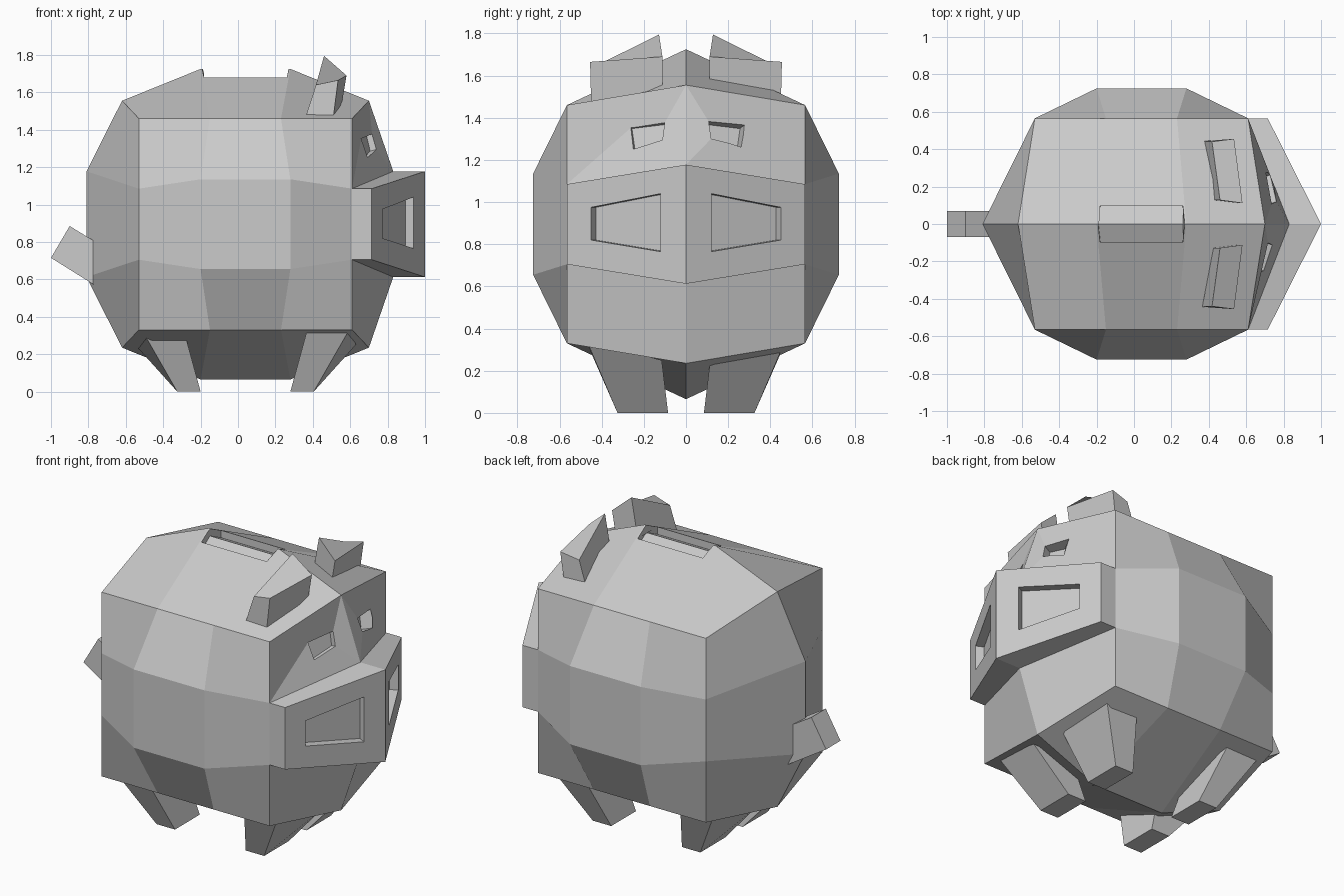
import bpy, bmesh
from mathutils import Vector

if "Cube" in bpy.data.objects:
    bpy.data.objects.remove(bpy.data.objects["Cube"])


def finish(name, bm):
    bmesh.ops.recalc_face_normals(bm, faces=bm.faces)
    me = bpy.data.meshes.new(name)
    bm.to_mesh(me)
    bm.free()
    ob = bpy.data.objects.new(name, me)
    bpy.context.collection.objects.link(ob)
    return ob


def prism(name, ring_a, ring_b):
    """Solid joining two matching rings of points."""
    bm = bmesh.new()
    a = [bm.verts.new(p) for p in ring_a]
    b = [bm.verts.new(p) for p in ring_b]
    n = len(a)
    bm.faces.new(a)
    bm.faces.new(b)
    for i in range(n):
        j = (i + 1) % n
        bm.faces.new((a[i], a[j], b[j], b[i]))
    return finish(name, bm)


# Body: a 3 x 2 x 3 block puffed out on every side
def body_point(i, j, k):
    sx, sz, y = (1 if i > 1 else -1), (1 if k > 1 else -1), j - 1
    ex, ez = i in (0, 3), k in (0, 3)
    if y:
        dx = .57 if ex else (.19 if ez else .24)
        dz = .565 if ez else (.19 if ex else .24)
        dy = .565 if ex or ez else .725
    elif ex and ez:
        dx, dz, dy = .66, .66, 0
    elif ex:
        dx, dz, dy = (.79 if sx > 0 else .85), .2825, 0
    else:
        dx, dz, dy = .24, .83, 0
    return (.04 + sx * dx, y * dy, .895 + sz * dz)


bm = bmesh.new()
verts = {}


def quad(*keys):
    for key in keys:
        if key not in verts:
            verts[key] = bm.verts.new(body_point(*key))
    return bm.faces.new([verts[key] for key in keys])


snout_faces = []
for a in range(3):
    for b in range(3):
        for j in (0, 2):
            quad((a, j, b), (a + 1, j, b), (a + 1, j, b + 1), (a, j, b + 1))
    for j in range(2):
        for e in (0, 3):
            quad((a, j, e), (a + 1, j, e), (a + 1, j + 1, e), (a, j + 1, e))
            f = quad((e, j, a), (e, j + 1, a), (e, j + 1, a + 1), (e, j, a + 1))
            if e == 3 and a == 1:
                snout_faces.append(f)
bmesh.ops.recalc_face_normals(bm, faces=bm.faces)

# Snout: middle band of the face pulled forward
ext = bmesh.ops.extrude_face_region(bm, geom=snout_faces)
bmesh.ops.delete(bm, geom=snout_faces, context='FACES_ONLY')
for v in ext["geom"]:
    if isinstance(v, bmesh.types.BMVert):
        v.co.x += .105 if abs(v.co.y) > .1 else .17
body = finish("body", bm)


# Recesses: cutters sunk into the surface
def recess(name, pts, direction, depth):
    d = Vector(direction).normalized()
    pts = [Vector(p) for p in pts]
    cutter = prism(name, [p - d * depth for p in pts], [p + d * .06 for p in pts])
    cutter.hide_render = True
    cutter.display_type = 'WIRE'
    m = body.modifiers.new(name, 'BOOLEAN')
    m.operation = 'DIFFERENCE'
    m.solver = 'EXACT'
    m.object = cutter


def snout_x(y):
    return 1.0 - .285 * y / .565


def brow_x(y, z):
    t = y / .565
    top, low = (.70 - .09 * t, 1.56 - .10 * t), (.83 - .22 * t, 1.18 - .095 * t)
    return low[0] + (top[0] - low[0]) * (z - low[1]) / (top[1] - low[1])


NOSTRIL = [(.12, .765), (.45, .82), (.45, .975), (.12, 1.04)]
EYE = [(.27, 1.36), (.105, 1.38), (.115, 1.297), (.255, 1.255)]
for s, side in ((-1, "right"), (1, "left")):
    recess(f"{side}_nostril_cutter", [(snout_x(y), s * y, z) for y, z in NOSTRIL],
           (.893, s * .45, 0), .05)
    recess(f"{side}_eye_cutter", [(brow_x(y, z), s * y, z) for y, z in EYE],
           (.9, s * .3, .25), .045)

# Coin slot with a ridged floor
slot = [(-.095, 1.685), (0, 1.73), (.095, 1.685)]
ends = [[(x + (.01 if x < 0 else -.01) * (y != 0), y, z - .05) for y, z in slot]
        + [(x, .095, 1.9), (x, -.095, 1.9)] for x in (-.19, .27)]
slot_cutter = prism("coin_slot_cutter", *ends)
slot_cutter.hide_render = True
slot_mod = body.modifiers.new("coin_slot", 'BOOLEAN')
slot_mod.operation = 'DIFFERENCE'
slot_mod.solver = 'EXACT'
slot_mod.object = slot_cutter

# Ears and legs, mirrored left to right
EAR_TIP = [(.417, .44, 1.64), (.535, .455, 1.665), (.58, .112, 1.69), (.46, .128, 1.795)]
EAR_ROOT = [(.365, .443, 1.48), (.51, .45, 1.47), (.555, .112, 1.54), (.425, .128, 1.60)]
LEG_TOP = [(-.52, .47, .34), (-.29, .47, .33), (-.27, .115, .24), (-.55, .115, .25)]
FOOT = [(-.325, .325, 0), (-.2, .325, 0), (-.2, .085, 0), (-.325, .085, 0)]


def flip(pts, s, mirror_x=False):
    return [(.08 - x if mirror_x else x, s * y, z) for x, y, z in pts]


for s, side in ((-1, "right"), (1, "left")):
    prism(f"{side}_ear", flip(EAR_ROOT, s), flip(EAR_TIP, s))
    for fore, pos in ((False, "hind"), (True, "fore")):
        prism(f"{side}_{pos}_leg", flip(LEG_TOP, s, fore), flip(FOOT, s, fore))

# Tail
TAIL = [(-1.0, .715), (-.9, .885), (-.72, .775), (-.72, .54)]
prism("tail", [(x, -.07, z) for x, z in TAIL], [(x, .07, z) for x, z in TAIL])
